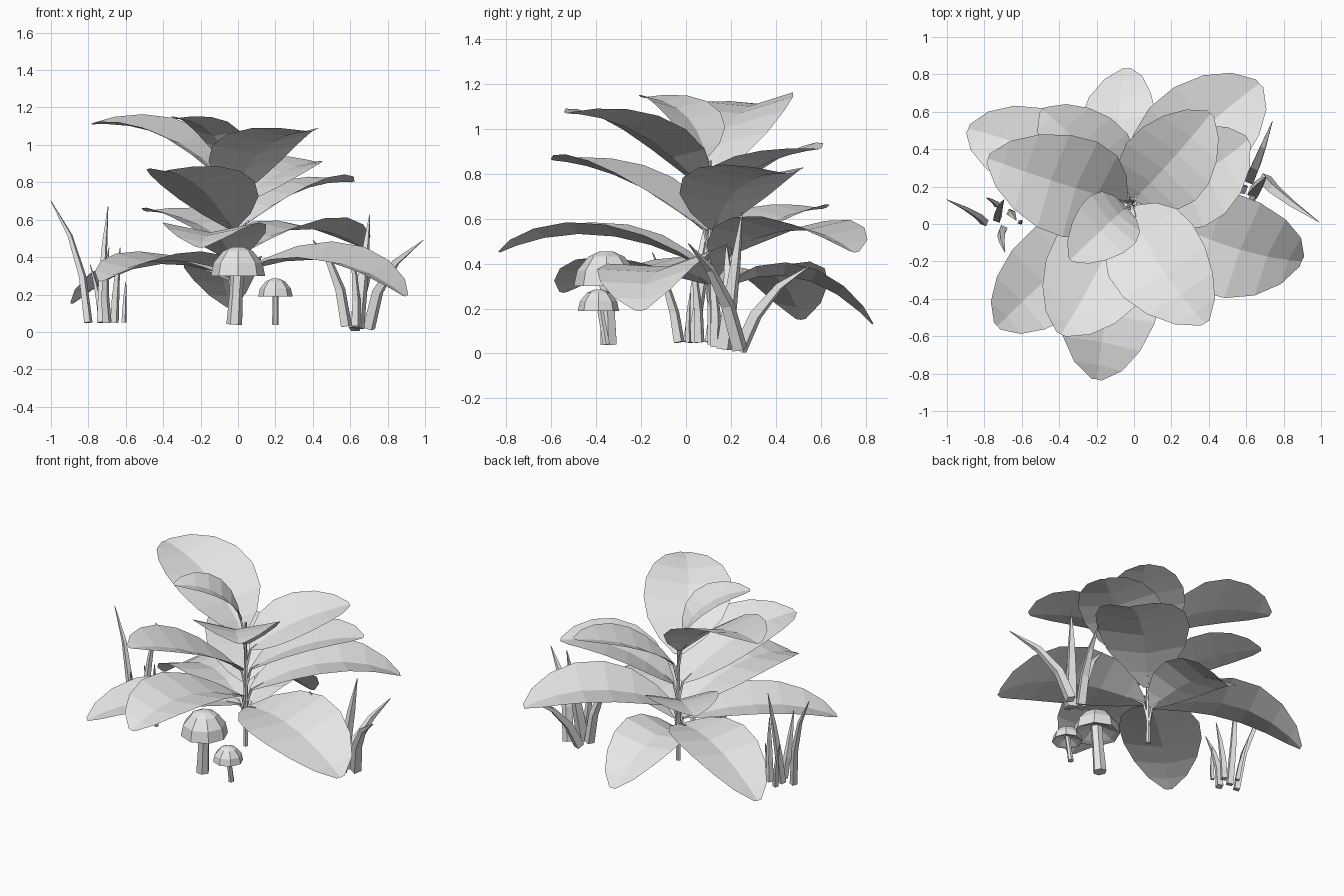
import bpy, bmesh, math
from mathutils import Vector

cube = bpy.data.objects.get("Cube")
if cube:
    bpy.data.objects.remove(cube)

grey = bpy.data.materials.new("plain_grey")
grey.use_nodes = True
grey.diffuse_color = (0.8, 0.8, 0.8, 1)
grey.node_tree.nodes["Principled BSDF"].inputs["Base Color"].default_value = (0.8, 0.8, 0.8, 1)

UP = Vector((0, 0, 1))
STEM = Vector((-0.02, 0.11, 0))


def finish(name, bm):
    mesh = bpy.data.meshes.new(name)
    bm.to_mesh(mesh)
    bm.free()
    mesh.materials.append(grey)
    obj = bpy.data.objects.new(name, mesh)
    bpy.context.collection.objects.link(obj)
    return obj


def arc(start, mid, end, t):
    """Parabola through three points."""
    ctrl = mid * 2 - (start + end) / 2
    return start * (1 - t) ** 2 + ctrl * 2 * t * (1 - t) + end * t * t


def tube(name, points, radii, sides, turn=0.0):
    """Tapered faceted rod along a path."""
    bm = bmesh.new()
    rings = []
    for i, (p, r) in enumerate(zip(points, radii)):
        axis = points[min(i + 1, len(points) - 1)] - points[max(i - 1, 0)]
        q = UP.rotation_difference(axis)
        ring = []
        for k in range(sides):
            a = turn + math.tau * k / sides
            ring.append(bm.verts.new(p + q @ Vector((r * math.cos(a), r * math.sin(a), 0))))
        rings.append(ring)
    for a, b in zip(rings, rings[1:]):
        for k in range(sides):
            n = (k + 1) % sides
            bm.faces.new((a[k], a[n], b[n], b[k]))
    bm.faces.new(rings[0][::-1])
    bm.faces.new(rings[-1])
    return finish(name, bm)


# Leaf outline: distance along the midrib, share of the half width
OUTLINE = [(0, .1), (.1, .5), (.25, .85), (.42, 1), (.6, .97), (.77, .78), (.91, .48), (1, .1)]
FOLD = 0.2


def leaf(name, tip, mid, start_z, half_width, roll):
    tip, mid = Vector(tip), Vector(mid)
    out = Vector((tip.x - STEM.x, tip.y - STEM.y, 0)).normalized()
    start = STEM + out * 0.03 + UP * start_z
    side = out.cross(UP)
    bm = bmesh.new()
    rows = []
    for t, w in OUTLINE:
        p = arc(start, mid, tip, t)
        tangent = arc(start, mid, tip, t + .01) - arc(start, mid, tip, t - .01)
        normal = side.cross(tangent).normalized()
        w *= half_width
        rows.append([bm.verts.new(p + side * s * w + normal * w * (abs(s) * FOLD + s * roll))
                     for s in (-1, 0, 1)])
    for a, b in zip(rows, rows[1:]):
        for k in range(2):
            bm.faces.new((a[k], a[k + 1], b[k + 1], b[k]))
    finish(name, bm)
    # Thin stalk that joins the leaf to the main stem
    root = STEM + UP * max(start_z - 0.13, 0.1)
    tube(name + "_stalk", [root, start, arc(start, mid, tip, .08)], [.01, .008, .004], 4)


# Tip, middle of the midrib, start height, half width, sideways roll
LEAVES = {
    "low_leaf_front": ((-.2, -.83, .45), (-.13, -.39, .53), .38, .27, 0),
    "low_leaf_left": ((.895, -.2, .19), (.48, -.11, .38), .31, .28, -.15),
    "low_leaf_front_right": ((-.73, -.545, .27), (-.42, -.25, .38), .32, .245, 0),
    "low_leaf_back_right": ((-.885, .51, .15), (-.48, .37, .355), .29, .235, 0),
    "low_leaf_back": ((-.04, .83, .13), (-.085, .49, .34), .27, .21, .08),
    "middle_leaf_back_left": ((.67, .75, .45), (.33, .47, .55), .41, .28, .03),
    "middle_leaf_back_right": ((-.49, .61, .645), (-.24, .38, .59), .45, .22, 0),
    "middle_leaf_left": ((.61, .45, .80), (.32, .25, .75), .55, .26, .03),
    "middle_leaf_front_right": ((-.39, -.59, .86), (-.2, -.26, .77), .55, .28, -.04),
    "high_leaf_back_left": ((.41, .59, .91), (.19, .33, .835), .68, .24, -.1),
    "high_leaf_front": ((.38, -.53, 1.07), (.13, -.21, .98), .73, .265, 0),
    "high_leaf_right": ((-.78, .35, 1.11), (-.37, .21, 1.04), .78, .27, .1),
    "top_leaf": ((-.34, -.19, 1.14), (-.15, -.01, 1.07), .88, .175, 0),
}
for name, spec in LEAVES.items():
    leaf(name, *spec)

# Main stem
tube("main_stem", [STEM + UP * z for z in (.04, .45, .86)], [.016, .014, .007], 6)


def mushroom(name, foot, top, radius, rim_z, cap_z, stem_radius):
    foot, top = Vector(foot), Vector(top)
    tube(name + "_stem", [foot, (foot + top) / 2, top],
         [stem_radius, stem_radius * .85, stem_radius * .9], 6)
    # Hollow faceted cap: inner underside, rim, dome
    h = cap_z - rim_z
    profile = [(.3, .3), (.8, .06), (1, 0), (.9, .45), (.55, .85), (.2, 1)]
    bm = bmesh.new()
    rings = []
    for r, z in profile:
        rings.append([bm.verts.new((top.x + r * radius * math.cos(math.tau * k / 8),
                                    top.y + r * radius * math.sin(math.tau * k / 8),
                                    rim_z + h * z)) for k in range(8)])
    for a, b in zip(rings, rings[1:]):
        for k in range(8):
            n = (k + 1) % 8
            bm.faces.new((a[k], a[n], b[n], b[k]))
    bm.faces.new(rings[0][::-1])
    bm.faces.new(rings[-1])
    finish(name + "_cap", bm)


mushroom("large_mushroom", (-.02, -.345, .04), (0, -.355, .38), .145, .30, .455, .042)
mushroom("small_mushroom", (.2, -.355, .04), (.2, -.39, .24), .092, .19, .285, .018)


def blade(name, foot, bend, tip, radius):
    foot, bend, tip = Vector(foot), Vector(bend), Vector(tip)
    pts = [arc(foot, bend, tip, t) for t in (0, .33, .67, 1)]
    tube(name, pts, [radius, radius * .9, radius * .6, .002], 4, .4)


# Grass clumps: foot, middle, tip, thickness
RIGHT_GRASS = [
    ((-.80, .01, .05), (-.86, .06, .41), (-1, .13, .70), .024),
    ((-.73, .03, .05), (-.72, .08, .36), (-.695, .13, .67), .026),
    ((-.70, -.03, .05), (-.71, -.07, .25), (-.69, -.15, .45), .026),
    ((-.66, .06, .05), (-.65, .05, .25), (-.63, .02, .45), .024),
    ((-.61, .01, .05), (-.605, .01, .16), (-.60, .02, .27), .014),
    ((-.73, .10, .05), (-.75, .12, .20), (-.79, .14, .36), .018),
]
LEFT_GRASS = [
    ((.70, .24, .02), (.79, .15, .30), (.99, .01, .49), .036),
    ((.64, .17, .02), (.67, .21, .32), (.705, .25, .63), .038),
    ((.62, .24, .015), (.67, .36, .24), (.74, .55, .39), .034),
    ((.58, .19, .03), (.52, .19, .31), (.40, .18, .49), .032),
    ((.63, .13, .03), (.63, .13, .24), (.60, .10, .44), .026),
]
for label, clump in (("right", RIGHT_GRASS), ("left", LEFT_GRASS)):
    for i, spec in enumerate(clump):
        blade(f"{label}_grass_blade_{i + 1}", *spec)
